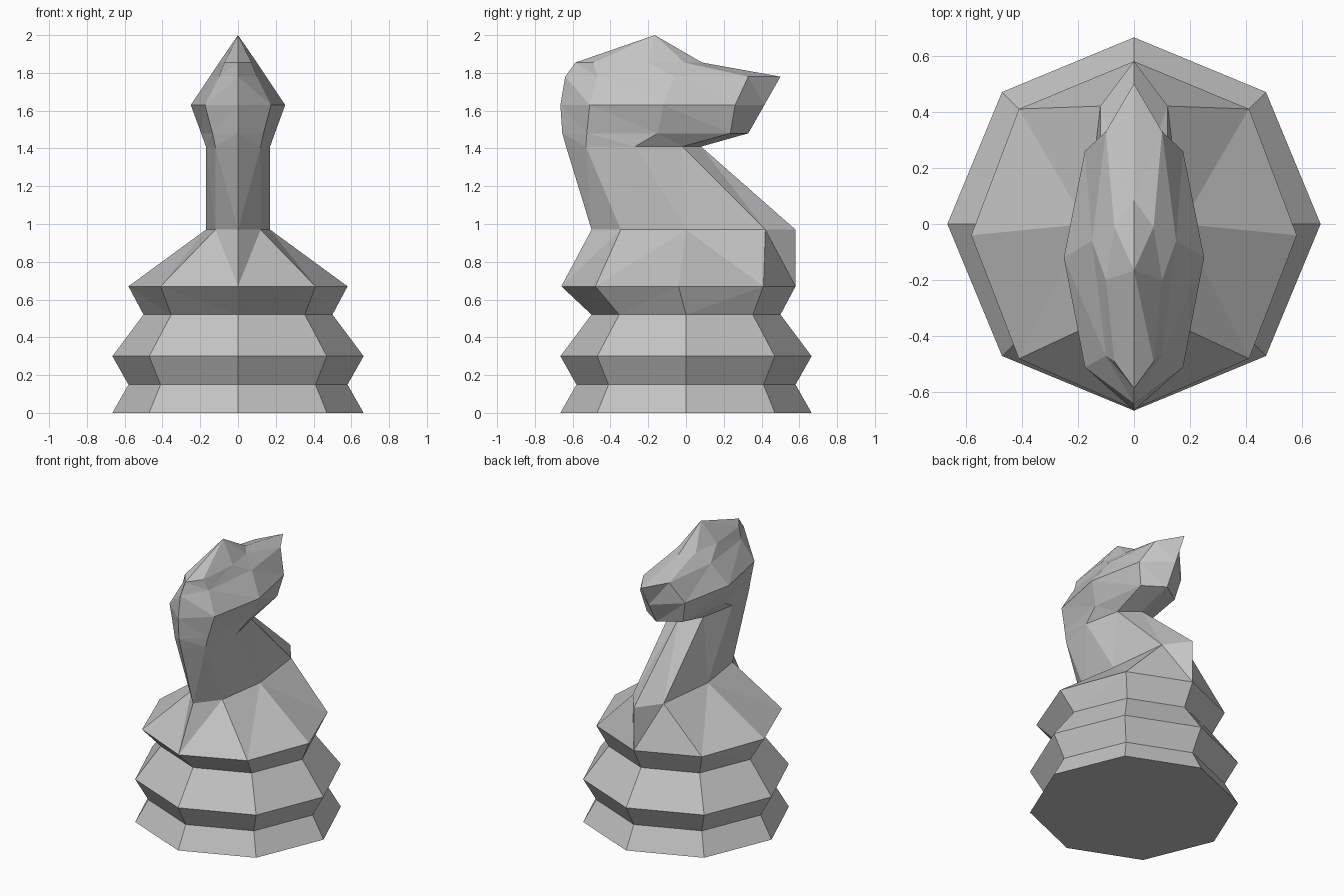
import bpy
import bmesh
import math

default_cube = bpy.data.objects.get("Cube")
if default_cube:
    bpy.data.objects.remove(default_cube, do_unlink=True)

# One plain grey for the whole piece
grey = bpy.data.materials.new("stone_grey")
grey.use_nodes = True
colour = (0.55, 0.55, 0.55, 1.0)
grey.diffuse_color = colour
grey.node_tree.nodes["Principled BSDF"].inputs["Base Color"].default_value = colour


def octagon(radius, height):
    """Regular ring with corners on the axes, starting at the front."""
    angles = [math.radians(45 * i - 90) for i in range(8)]
    return [(radius * math.cos(a), radius * math.sin(a), height) for a in angles]


def mirrored_ring(height, front, sides, back):
    """Eight-point ring from its centre line points and one mirrored side."""
    left = [(x, y, height) for x, y in sides]
    right = [(-x, y, height) for x, y in reversed(sides)]
    return [(0, front, height)] + left + [(0, back, height)] + right


def loft(name, rings, cap_bottom=False, apex=None):
    """Skin a stack of rings with flat triangles along the short diagonals."""
    bm = bmesh.new()
    stack = [[bm.verts.new(p) for p in ring] for ring in rings]
    count = len(stack[0])
    for low, high in zip(stack, stack[1:]):
        for i in range(count):
            j = (i + 1) % count
            a, b, c, d = low[i], low[j], high[j], high[i]
            if (a.co - c.co).length < (b.co - d.co).length:
                triangles = ((a, b, c), (a, c, d))
            else:
                triangles = ((a, b, d), (b, c, d))
            for triangle in triangles:
                bm.faces.new(triangle)
    if cap_bottom:
        bm.faces.new(list(reversed(stack[0])))
    if apex:
        tip = bm.verts.new(apex)
        for i in range(count):
            bm.faces.new((stack[-1][i], stack[-1][(i + 1) % count], tip))
    mesh = bpy.data.meshes.new(name)
    bm.to_mesh(mesh)
    bm.free()
    mesh.materials.append(grey)
    obj = bpy.data.objects.new(name, mesh)
    bpy.context.scene.collection.objects.link(obj)
    return obj


# Stepped eight-sided pedestal
pedestal_profile = [(0.665, 0), (0.58, 0.15), (0.665, 0.3), (0.5, 0.52)]
pedestal_rings = [octagon(r, z) for r, z in pedestal_profile]
loft("pedestal", pedestal_rings, cap_bottom=True)

# Shoulders, from the top of the pedestal to the base of the neck
shoulder_ring = mirrored_ring(
    0.67, -0.66, [(0.41, -0.48), (0.58, -0.04), (0.41, 0.41)], 0.58)
neck_base = mirrored_ring(
    0.97, -0.5, [(0.12, -0.345), (0.17, 0.0), (0.12, 0.42)], 0.58)
loft("shoulders", [pedestal_rings[-1], shoulder_ring, neck_base])

# Leaning neck
neck_top = mirrored_ring(
    1.41, -0.635, [(0.12, -0.53), (0.17, -0.27), (0.12, -0.02)], 0.08)
loft("neck", [neck_base, neck_top])

# Horse head: jaw, cheeks, muzzle, brow and crown
jaw = mirrored_ring(
    1.48, -0.655, [(0.135, -0.525), (0.195, -0.15), (0.14, 0.235)], 0.33)
cheeks = mirrored_ring(
    1.63, -0.665, [(0.175, -0.51), (0.25, -0.12), (0.175, 0.26)], 0.415)
muzzle = mirrored_ring(
    1.78, -0.64, [(0.1, -0.47), (0.15, -0.06), (0.1, 0.33)], 0.5)
brow = mirrored_ring(
    1.855, -0.585, [(0.07, -0.49), (0.1, -0.2), (0.07, -0.01)], 0.085)
loft("head", [neck_top, jaw, cheeks, muzzle, brow], apex=(0, -0.165, 2.0))
